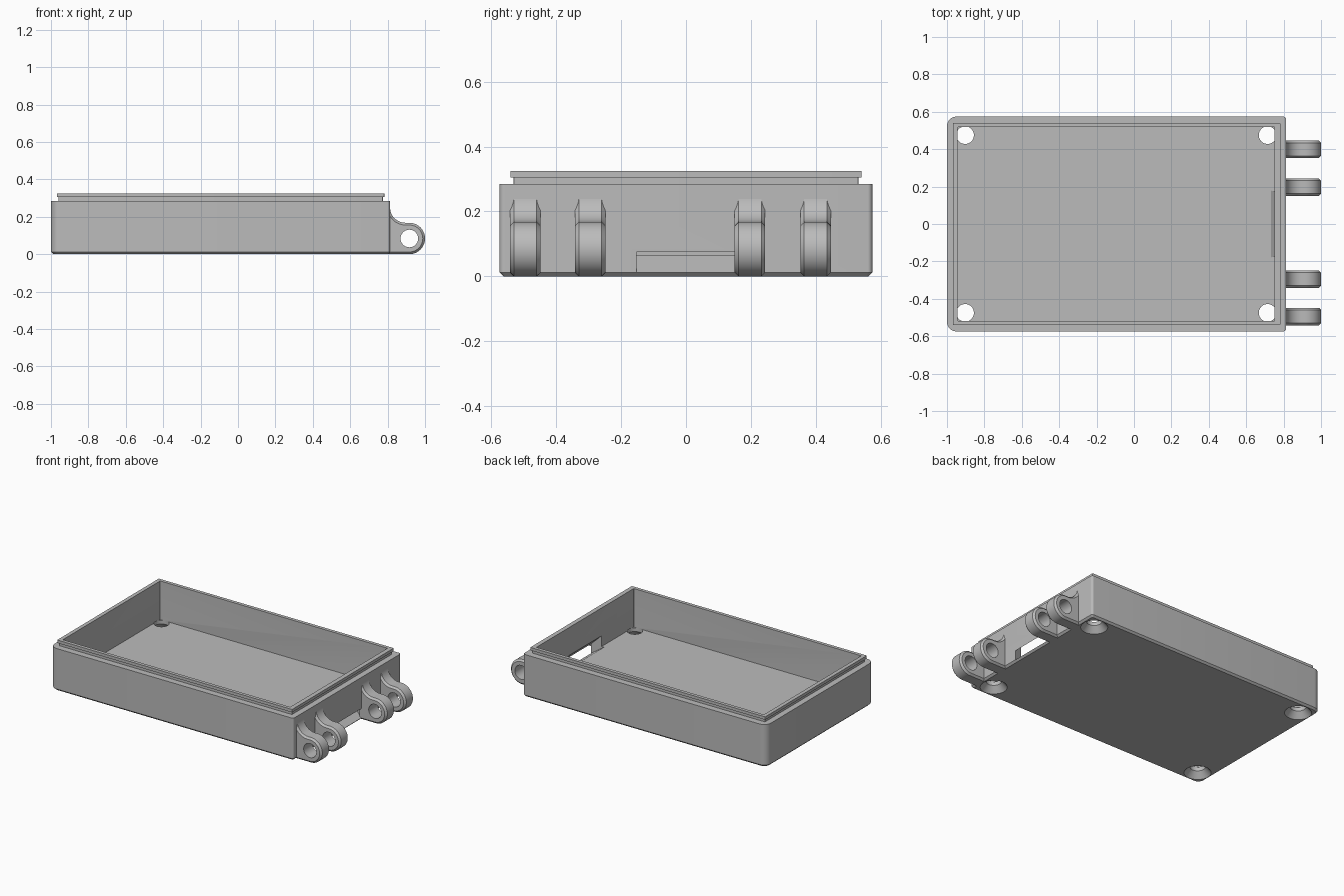
import bpy, bmesh, math
from mathutils import Vector

cube = bpy.data.objects.get("Cube")
if cube:
    bpy.data.objects.remove(cube, do_unlink=True)

# One plain grey plastic
grey = bpy.data.materials.new("grey_plastic")
grey.use_nodes = True
colour = (0.5, 0.5, 0.5, 1)
grey.diffuse_color = colour
grey.node_tree.nodes["Principled BSDF"].inputs["Base Color"].default_value = colour


def loft(name, rings):
    """Skin a stack of equal-length rings and cap both ends."""
    bm = bmesh.new()
    loops = [[bm.verts.new(p) for p in ring] for ring in rings]
    n = len(loops[0])
    for a, b in zip(loops, loops[1:]):
        for i in range(n):
            j = (i + 1) % n
            bm.faces.new((a[i], a[j], b[j], b[i]))
    bm.faces.new(loops[0][::-1])
    bm.faces.new(loops[-1])
    bmesh.ops.recalc_face_normals(bm, faces=bm.faces)
    mesh = bpy.data.meshes.new(name)
    bm.to_mesh(mesh)
    bm.free()
    mesh.materials.append(grey)
    obj = bpy.data.objects.new(name, mesh)
    bpy.context.collection.objects.link(obj)
    return obj


def cut(obj, cutters):
    """Subtract cutters and bake the result."""
    for c in cutters:
        c.hide_render = True
        mod = obj.modifiers.new("cut", 'BOOLEAN')
        mod.operation = 'DIFFERENCE'
        mod.solver = 'EXACT'
        mod.object = c
    deps = bpy.context.evaluated_depsgraph_get()
    mesh = bpy.data.meshes.new_from_object(obj.evaluated_get(deps))
    obj.modifiers.clear()
    obj.data = mesh


def smooth(obj):
    bpy.ops.object.select_all(action='DESELECT')
    obj.select_set(True)
    bpy.context.view_layer.objects.active = obj
    bpy.ops.object.shade_smooth_by_angle(angle=math.radians(30))


def rounded_rect(x0, x1, hy, r_left, r_right, z, steps=8):
    pts = []
    corners = ((x1, 1, r_right, 0), (x0, 1, r_left, 90),
               (x0, -1, r_left, 180), (x1, -1, r_right, 270))
    for x, sy, r, start in corners:
        cx = x - r if x == x1 else x + r
        for k in range(steps + 1):
            a = math.radians(start + 90 * k / steps)
            pts.append((cx + r * math.cos(a), sy * (hy - r) + r * math.sin(a), z))
    return pts


def circle(c, r, z, n=48):
    return [(c[0] + r * math.cos(math.tau * i / n),
             c[1] + r * math.sin(math.tau * i / n), z) for i in range(n)]


# Tray: chamfered base, walls, undercut snap lip and inner cavity in one loft
FLOOR, RIM, WALL_X = 0.065, 0.285, 0.814
outer = (-1.0, WALL_X, 0.574, 0.05, 0.015)
base = (-0.988, WALL_X - 0.012, 0.562, 0.038, 0.006)
neck = (-0.96, 0.774, 0.531, 0.003, 0.003)
lip = (-0.969, 0.782, 0.541, 0.003, 0.003)
cavity = (-0.943, 0.752, 0.518, 0.003, 0.003)
levels = ((base, 0), (outer, 0.012), (outer, RIM), (neck, RIM), (neck, 0.305),
          (lip, 0.305), (lip, 0.325), (cavity, 0.325), (cavity, FLOOR))
tray = loft("tray", [rounded_rect(*shape, z) for shape, z in levels])

# Countersunk screw holes at the floor corners
cutters = []
for x in (-0.903, 0.714):
    for y in (-0.475, 0.475):
        cutters.append(loft("screw_hole_cutter", [
            circle((x, y), 0.087, -0.005), circle((x, y), 0.047, 0.04),
            circle((x, y), 0.047, FLOOR + 0.004)]))


# Flared cable slot sloping down and out through the hinge-side wall
def slot_ring(x):
    low = 0.012 + (WALL_X - x) * 0.66
    high = 0.075 + (WALL_X - x)
    half = 0.152 + (WALL_X - x) * 0.33
    return [(x, -half, low), (x, half, low), (x, half, high), (x, -half, high)]


cutters.append(loft("cable_slot_cutter", [slot_ring(0.69), slot_ring(0.83)]))
cut(tray, cutters)
for c in cutters:
    bpy.data.objects.remove(c, do_unlink=True)
smooth(tray)

# Hinge lugs: rounded eye, concave fillet up the wall, chamfered rims
EYE = Vector((0.916, 0.084))
EYE_R, FILLET_R, ROOT_X = 0.084, 0.082, 0.8


def lug_ring(y, inset):
    pts = [(ROOT_X, inset)]
    for k in range(25):
        a = math.radians(-90 + 180 * k / 24)
        r = EYE_R - inset
        pts.append((EYE.x + r * math.cos(a), EYE.y + r * math.sin(a)))
    r = FILLET_R + inset
    centre = (0.895, 2 * EYE_R + FILLET_R)
    for k in range(13):
        a = math.radians(-90 - 90 * k / 12)
        pts.append((centre[0] + r * math.cos(a), centre[1] + r * math.sin(a)))
    pts.append((ROOT_X - 0.003, centre[1]))
    return [(x, y, z) for x, z in pts]


pin = loft("hinge_pin_cutter", [[(x, y, z) for x, z, _ in circle(EYE, 0.047, 0)]
                                for y in (-0.7, 0.7)])
HALF_WIDTH, CHAMFER = 0.047, 0.012
for i, y in enumerate((-0.495, -0.295, 0.197, 0.399)):
    lug = loft(f"hinge_lug_{i + 1}", [
        lug_ring(y - HALF_WIDTH, CHAMFER),
        lug_ring(y - HALF_WIDTH + CHAMFER, 0),
        lug_ring(y + HALF_WIDTH - CHAMFER, 0),
        lug_ring(y + HALF_WIDTH, CHAMFER)])
    cut(lug, [pin])
    smooth(lug)
bpy.data.objects.remove(pin, do_unlink=True)
